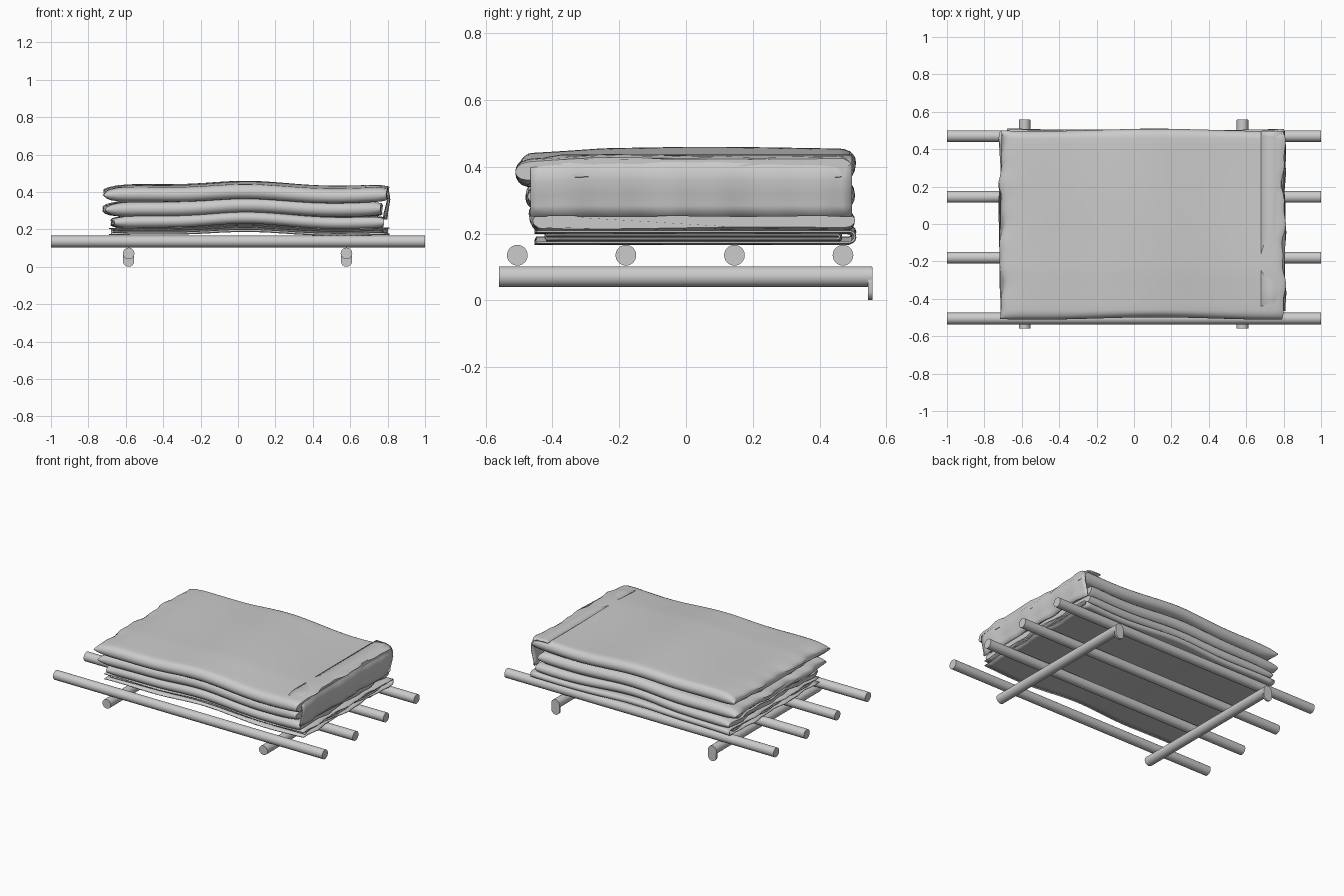
import bpy, bmesh, math, random
from mathutils import Vector

if "Cube" in bpy.data.objects:
    bpy.data.objects.remove(bpy.data.objects["Cube"])

random.seed(4)


def finish(bm, name, angle=40):
    bmesh.ops.recalc_face_normals(bm, faces=bm.faces)
    me = bpy.data.meshes.new(name)
    bm.to_mesh(me)
    bm.free()
    ob = bpy.data.objects.new(name, me)
    bpy.context.collection.objects.link(ob)
    bpy.ops.object.select_all(action='DESELECT')
    ob.select_set(True)
    bpy.context.view_layer.objects.active = ob
    bpy.ops.object.shade_smooth_by_angle(angle=math.radians(angle))
    return ob


def loft(rings, name, closed=True):
    bm = bmesh.new()
    vs = [[bm.verts.new(p) for p in r] for r in rings]
    n = len(vs[0])
    for a, b in zip(vs, vs[1:]):
        for i in range(n if closed else n - 1):
            j = (i + 1) % n
            bm.faces.new((a[i], a[j], b[j], b[i]))
    if closed:
        bm.faces.new(vs[0])
        bm.faces.new(vs[-1])
    return finish(bm, name)


def rod(name, a, b, r=0.031, sides=24):
    a, b = Vector(a), Vector(b)
    bpy.ops.mesh.primitive_cylinder_add(vertices=sides, radius=r, depth=(b - a).length,
                                        location=(a + b) / 2)
    ob = bpy.context.object
    ob.name = name
    ob.rotation_euler = (b - a).to_track_quat('Z', 'Y').to_euler()
    bpy.ops.object.shade_smooth_by_angle(angle=math.radians(40))
    return ob


def sag(x):
    # gentle hump shared by every layer of cloth
    return 0.022 * math.exp(-((x + 0.02) / 0.27) ** 2) + 0.004 * math.sin(9 * x)


def ragged(y, seed, amount):
    return amount * (math.sin(17 * y + seed) + 0.6 * math.sin(41 * y + 2 * seed))


def slab(name, x0, x1, y0, y1, z0, z1, seed, pinch=(0.3, 0.6), rag=0.008, tip=0.0):
    # rounded folded layer: section in y-z swept along x, pinched at the ends
    ny = 28
    prof = [(y0 + 0.0, 0.0)]
    edge = (z1 - z0) * 0.55
    prof = [(y0 + edge * (1 - math.cos(t)), math.sin(t)) for t in
            [math.pi / 2 * k / 5 for k in range(6)]]
    prof += [(y0 + edge + (y1 - y0 - 2 * edge) * k / ny, 1.0) for k in range(1, ny)]
    prof += [(y1 - edge * (1 - math.sin(t)), math.cos(t)) for t in
             [math.pi / 2 * k / 5 for k in range(6)]]
    loop = prof + [(y, -h) for y, h in prof[-2:0:-1]]
    zc, hz = (z0 + z1) / 2, (z1 - z0) / 2
    rings = []
    steps = 44
    ts = [0, 0.006, 0.02, 0.045] + [0.08 + 0.84 * k / steps for k in range(steps + 1)]
    ts += [0.955, 0.98, 0.994, 1]
    for t in ts:
        x = x0 + (x1 - x0) * t
        s = 1.0
        if t < 0.08:
            s = pinch[0] + (1 - pinch[0]) * math.sqrt(1 - (1 - t / 0.08) ** 2)
        elif t > 0.94:
            s = pinch[1] + (1 - pinch[1]) * math.sqrt(max(0, 1 - ((t - 0.94) / 0.06) ** 2))
        w = max(0, 1 - min(t, 1 - t) / 0.12)
        ring = []
        for y, h in loop:
            front = max(0, (-0.25 - y) / 0.25) * tip
            z = zc + h * hz * s + sag(x) - front
            z += 0.003 * math.sin(6 * y + seed + 3 * x)
            wob = 0.006 * math.sin(5 * x + seed) * (1 if abs(h) < 0.9 else 0.3)
            ring.append((x + w * ragged(y, seed, rag), y + wob, z))
        rings.append(ring)
    return loft(rings, name)


# rack: four long rods over two cross rods with drooping end caps
for i, y in enumerate((-0.505, -0.18, 0.145, 0.47)):
    rod(f"long_rod_{i + 1}", (-1, y, 0.135), (1, y, 0.135))
for side, x in (("left", -0.585), ("right", 0.58)):
    rod(f"cross_rod_{side}", (x, -0.56, 0.071), (x, 0.557, 0.071))
    bm = bmesh.new()
    outline = [(0.03 * math.cos(t), 0.03 * math.sin(t) + (0.07 if math.sin(t) >= 0 else 0.03))
               for t in [math.tau * (k + 0.5) / 24 for k in range(24)]]
    ends = [[bm.verts.new((x + px, y, pz)) for px, pz in outline] for y in (0.545, 0.558)]
    for k in range(24):
        j = (k + 1) % 24
        bm.faces.new((ends[0][k], ends[0][j], ends[1][j], ends[1][k]))
    for e in ends:
        bm.faces.new(e)
    finish(bm, f"cross_rod_cap_{side}")

# stacked folds of the blanket
slab("top_fold", -0.71, 0.80, -0.505, 0.503, 0.355, 0.434, 1.0, (0.25, 0.7), 0.009, 0.014)
slab("middle_fold", -0.71, 0.76, -0.475, 0.50, 0.268, 0.345, 2.6, (0.25, 0.6), 0.010)
slab("lower_fold", -0.67, 0.77, -0.465, 0.50, 0.205, 0.268, 4.1, (0.4, 0.7), 0.009)


# thin open sheets folded under the stack, nested at the right end
def sheet(name, x0, x1, y0, y1, z0, z1, seed):
    r = (z1 - z0) / 2
    path = [(y0 + (y1 - r - y0) * k / 20, z0) for k in range(21)]
    path += [(y1 - r + r * math.cos(a), z0 + r + r * math.sin(a))
             for a in [-math.pi / 2 + math.pi * k / 6 for k in range(1, 6)]]
    path += [(y1 - r - (y1 - r - y0) * k / 20, z1) for k in range(21)]
    rings = []
    for i in range(41):
        t = i / 40
        x = x0 + (x1 - x0) * t
        w = max(0, 1 - min(t, 1 - t) / 0.08)
        rings.append([(x + w * ragged(y, seed, 0.007), y + 0.004 * math.sin(8 * x + seed),
                       z + sag(x) * 0.8) for y, z in path])
    ob = loft(rings, name, closed=False)
    m = ob.modifiers.new("thickness", 'SOLIDIFY')
    m.thickness = 0.006
    m.offset = 0
    return ob


sheet("outer_under_sheet", -0.68, 0.80, -0.45, 0.503, 0.171, 0.204, 0.7)
sheet("inner_under_sheet", -0.66, 0.785, -0.42, 0.46, 0.182, 0.194, 3.3)

# flap of the blanket turned down over the right end
flap_path = [(0.68, 0.432), (0.75, 0.431), (0.785, 0.422), (0.803, 0.395), (0.806, 0.36),
             (0.798, 0.32), (0.79, 0.285), (0.787, 0.252)]
rings = []
for k in range(33):
    y = -0.465 + 0.962 * k / 32
    ring = []
    for i, (x, z) in enumerate(flap_path):
        g = max(0, (i - 1) / 6)
        ring.append((x + g * ragged(y, 1.9, 0.006), y,
                     z - 0.02 * max(0, (-0.38 - y) / 0.1) * (1 - g)))
    rings.append(ring)
flap = loft(rings, "end_flap", closed=False)
m = flap.modifiers.new("thickness", 'SOLIDIFY')
m.thickness = 0.008
m.offset = 0
